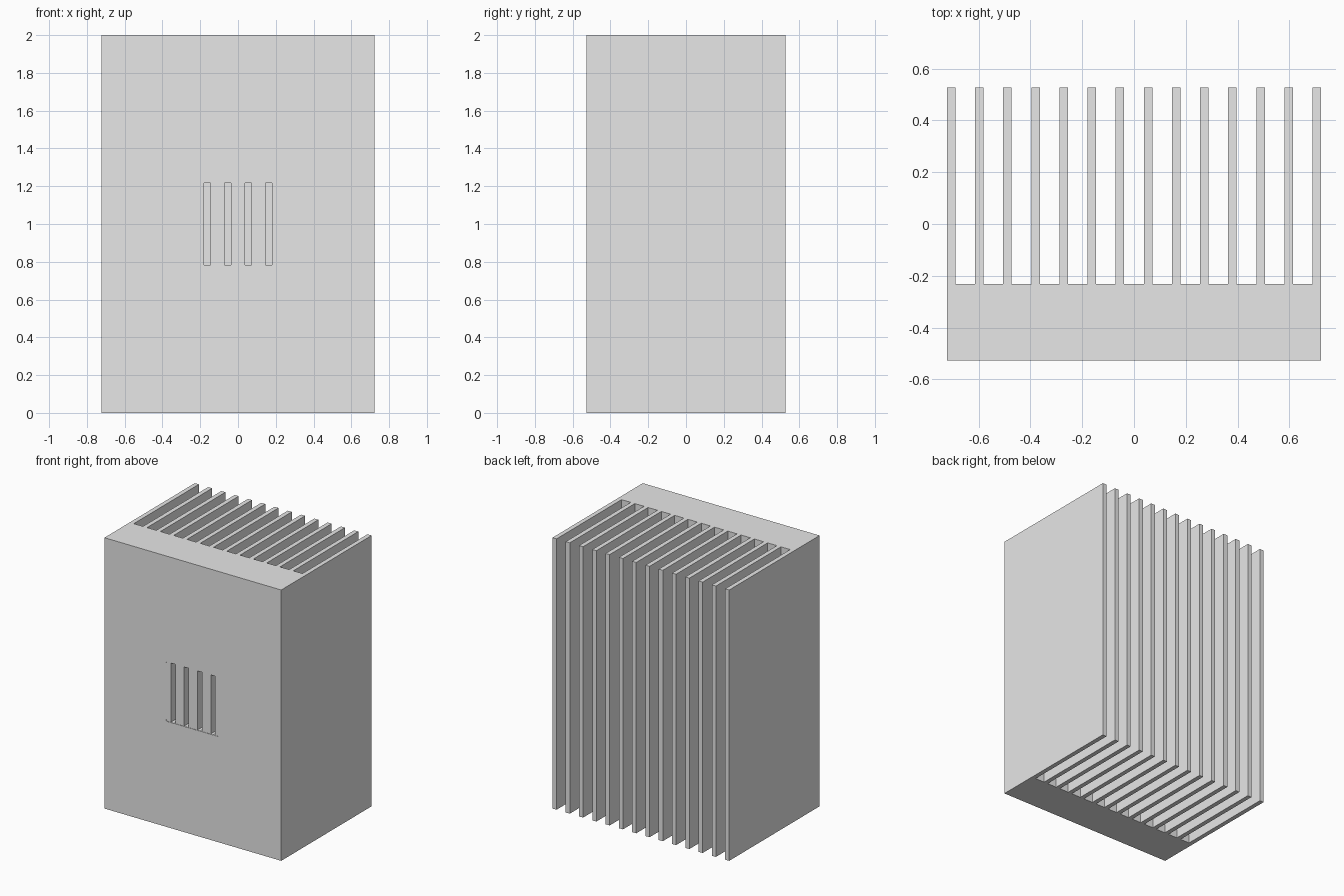
import bpy
import bmesh

cube = bpy.data.objects.get("Cube")
if cube:
    bpy.data.objects.remove(cube, do_unlink=True)

HALF_W, HALF_D, HEIGHT = 0.722, 0.527, 2.0
BASE_BACK = -0.232
FINS, FIN_T = 14, 0.033
PITCH = (2 * HALF_W - FIN_T) / (FINS - 1)
PAD = 0.44

metal = bpy.data.materials.new("light grey metal")
metal.use_nodes = True
metal.diffuse_color = (0.8, 0.8, 0.8, 1)
metal.node_tree.nodes["Principled BSDF"].inputs["Base Color"].default_value = (0.8, 0.8, 0.8, 1)


def add_object(name, bm):
    bmesh.ops.recalc_face_normals(bm, faces=bm.faces)
    mesh = bpy.data.meshes.new(name)
    bm.to_mesh(mesh)
    bm.free()
    mesh.materials.append(metal)
    obj = bpy.data.objects.new(name, mesh)
    bpy.context.collection.objects.link(obj)
    return obj


def box(name, centre, size, corner=0):
    bm = bmesh.new()
    bmesh.ops.create_cube(bm, size=1)
    bmesh.ops.scale(bm, vec=size, verts=bm.verts)
    if corner:
        # round the edges that run front to back
        edges = [e for e in bm.edges if abs(e.verts[0].co.y - e.verts[1].co.y) > 1e-6]
        bmesh.ops.bevel(bm, geom=edges, offset=corner, segments=3, profile=0.5, affect='EDGES')
    bmesh.ops.translate(bm, vec=centre, verts=bm.verts)
    return add_object(name, bm)


def cut(target, cutter):
    cutter.hide_render = True
    mod = target.modifiers.new("cut", 'BOOLEAN')
    mod.operation, mod.solver, mod.object = 'DIFFERENCE', 'EXACT', cutter
    bpy.context.view_layer.objects.active = target
    bpy.ops.object.modifier_apply(modifier=mod.name)
    bpy.data.objects.remove(cutter, do_unlink=True)


# Finned block: comb-shaped profile extruded upwards
profile = [(-HALF_W, -HALF_D), (HALF_W, -HALF_D)]
for i in reversed(range(FINS)):
    left = -HALF_W + i * PITCH
    right = left + FIN_T
    if i < FINS - 1:
        profile.append((right, BASE_BACK))
    profile += [(right, HALF_D), (left, HALF_D)]
    if i > 0:
        profile.append((left, BASE_BACK))

bm = bmesh.new()
face = bm.faces.new([bm.verts.new((x, y, 0)) for x, y in profile])
top = bmesh.ops.extrude_face_region(bm, geom=[face])["geom"]
bmesh.ops.translate(bm, vec=(0, 0, HEIGHT),
                    verts=[v for v in top if isinstance(v, bmesh.types.BMVert)])
heat_sink = add_object("heat_sink_block", bm)

# Shallow contact pad with rounded corners
cut(heat_sink, box("pad_cutter", (0, -HALF_D, HEIGHT / 2), (PAD, 0.006, PAD), 0.012))

# Four slots in the pad, in line with the middle fins
for k in (-1.5, -0.5, 0.5, 1.5):
    cut(heat_sink, box("slot_cutter", (k * PITCH, -HALF_D, HEIGHT / 2),
                       (0.036, 0.4, PAD - 0.004)))
